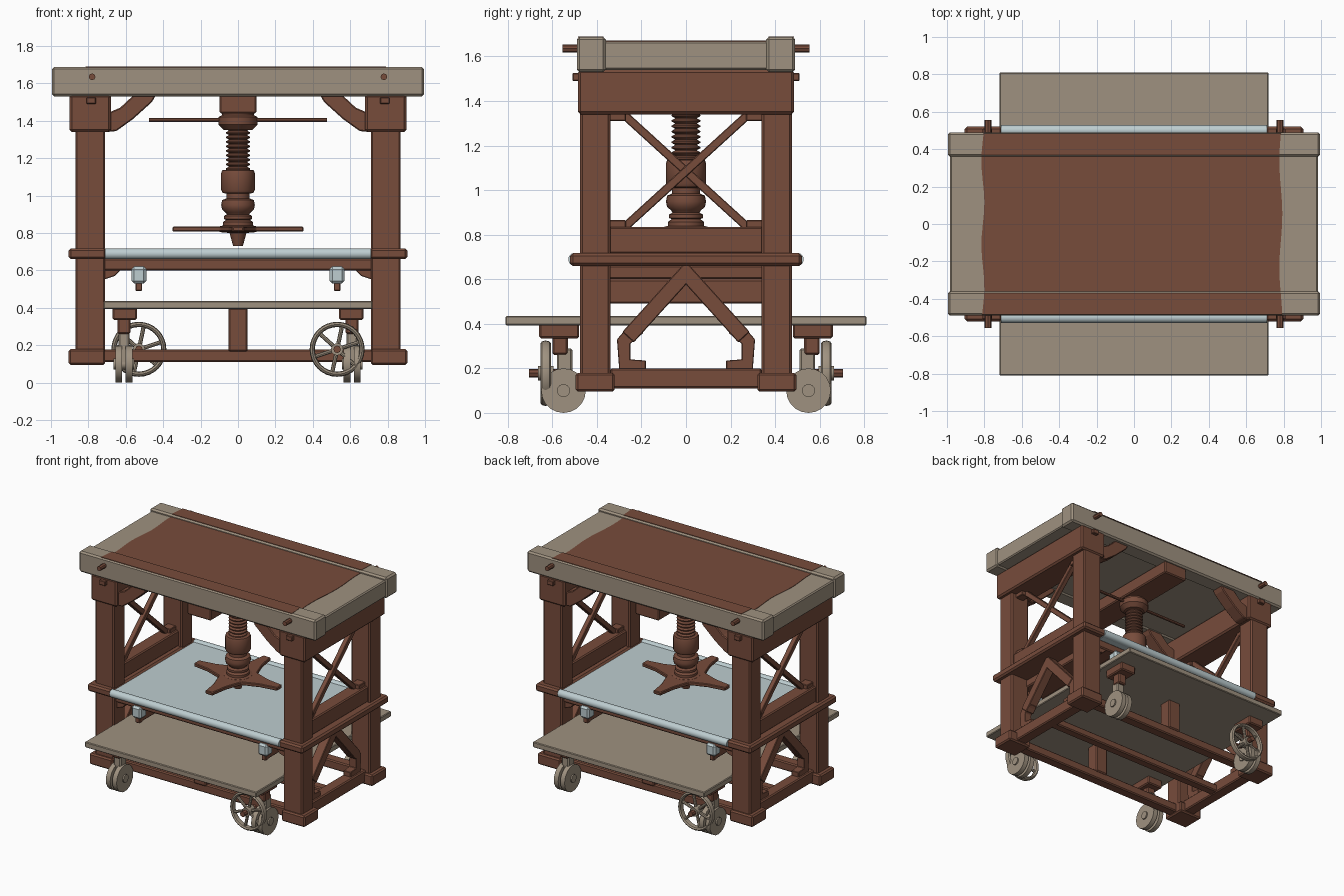
import bpy, bmesh, math
from mathutils import Vector, Matrix

if "Cube" in bpy.data.objects:
    bpy.data.objects.remove(bpy.data.objects["Cube"])


def mat(name, col):
    m = bpy.data.materials.new(name)
    m.diffuse_color = (*col, 1)
    m.use_nodes = True
    m.node_tree.nodes["Principled BSDF"].inputs["Base Color"].default_value = m.diffuse_color
    return m


RED = mat("red brown", (0.185, 0.072, 0.044))
TAN = mat("weathered tan", (0.345, 0.285, 0.215))
BLUE = mat("pale blue", (0.51, 0.61, 0.63))


def finish(name, bm, m, bevel=0.0, smooth=False):
    bmesh.ops.recalc_face_normals(bm, faces=bm.faces)
    me = bpy.data.meshes.new(name)
    bm.to_mesh(me)
    bm.free()
    me.materials.append(m)
    ob = bpy.data.objects.new(name, me)
    bpy.context.collection.objects.link(ob)
    if bevel:
        b = ob.modifiers.new("bevel", 'BEVEL')
        b.width, b.segments = bevel, 1
    if smooth:
        bpy.context.view_layer.objects.active = ob
        ob.select_set(True)
        bpy.ops.object.shade_smooth_by_angle(angle=math.radians(40))
        ob.select_set(False)
    return ob


def box(name, x, y, z, m, bevel=0.008):
    """Box from (min, max) pairs."""
    bm = bmesh.new()
    bmesh.ops.create_cube(bm, size=1)
    for v in bm.verts:
        v.co = [(p[0] + p[1]) / 2 + c * (p[1] - p[0]) for p, c in zip((x, y, z), v.co)]
    return finish(name, bm, m, bevel)


def rod(name, a, b, r, m, sides=12):
    """Cylinder between two points."""
    a, b = Vector(a), Vector(b)
    bm = bmesh.new()
    mx = Matrix.Translation((a + b) / 2) @ (b - a).to_track_quat('Z', 'Y').to_matrix().to_4x4()
    bmesh.ops.create_cone(bm, cap_ends=True, segments=sides, radius1=r, radius2=r,
                          depth=(b - a).length, matrix=mx)
    return finish(name, bm, m, smooth=sides > 6)


def prism(name, pts, axis, lo, hi, m, bevel=0.006):
    """Extruded outline; the two other axes keep their order."""
    def place(p, h):
        c = list(p)
        c.insert(axis, h)
        return c
    bm = bmesh.new()
    f = bm.faces.new([bm.verts.new(place(p, lo)) for p in pts])
    ext = bmesh.ops.extrude_face_region(bm, geom=[f])
    for v in ext["geom"]:
        if isinstance(v, bmesh.types.BMVert):
            v.co[axis] = hi
    return finish(name, bm, m, bevel)


def lathe(name, prof, m, sides=20):
    """Revolve (radius, z) points around the z axis."""
    bm = bmesh.new()
    rings = [[bm.verts.new((r * math.cos(2 * math.pi * i / sides), r * math.sin(2 * math.pi * i / sides), z))
              for i in range(sides)] for r, z in prof]
    for a, b in zip(rings, rings[1:]):
        for i in range(sides):
            j = (i + 1) % sides
            bm.faces.new((a[i], a[j], b[j], b[i]))
    bm.faces.new(rings[0])
    bm.faces.new(rings[-1])
    return finish(name, bm, m, smooth=True)


def bar(name, a, b, x, t, m):
    """Flat brace in the y-z plane between two points, thickness t."""
    a, b = Vector(a), Vector(b)
    d = (b - a).normalized()
    n = Vector((-d.y, d.x)) * t / 2
    prism(name, [a + n, b + n, b - n, a - n], 0, x - t / 2, x + t / 2, m, 0.004)


# Table top: panel, long rims, red worn paint on top
box("top_panel", (-0.985, 0.985), (-0.38, 0.38), (1.54, 1.668), TAN)


def paint(name, y0, y1, z):
    ys = [y0 + (y1 - y0) * i / 12 for i in range(13)]
    left = [(-0.808 + 0.008 * math.sin(14 * y), y) for y in ys]
    right = [(0.785 + 0.008 * math.sin(11 * y + 1), y) for y in reversed(ys)]
    prism(name, left + right, 2, z, z + 0.004, RED, 0)


paint("top_panel_paint", -0.36, 0.36, 1.667)
for s in (-1, 1):
    ya, yb = sorted((s * 0.36, s * 0.49))
    box("top_rim", (-0.995, 0.995), (ya, yb), (1.53, 1.688), TAN, 0.012)
    ya, yb = sorted((s * 0.37, s * 0.484))
    paint("top_rim_paint", ya, yb, 1.686)

# Centre beam under the top
box("centre_beam", (-0.1, 0.1), (-0.47, 0.47), (1.44, 1.54), RED)

for sx in (-1, 1):
    X = lambda a, b: tuple(sorted((sx * a, sx * b)))
    # End frame beams and rails
    box("end_top_beam", X(0.68, 0.9), (-0.485, 0.485), (1.34, 1.54), RED, 0.012)
    box("end_rail", X(0.74, 0.85), (-0.36, 0.36), (0.715, 0.835), RED)
    box("shelf_end", X(0.705, 0.905), (-0.52, 0.52), (0.66, 0.717), RED, 0.012)
    box("end_foot_beam", X(0.75, 0.84), (-0.34, 0.34), (0.11, 0.2), RED)
    box("end_inner_beam", X(0.515, 0.545), (-0.42, 0.42), (0.49, 0.6), RED)
    # Crossed end braces
    for sy in (-1, 1):
        bar("cross_brace", (-sy * 0.28, 0.83), (sy * 0.28, 1.34), sx * 0.79 + sy * 0.01, 0.038, RED)
        bar("a_brace", (-sy * 0.02, 0.65), (sy * 0.26, 0.34), sx * 0.79, 0.07, RED)
        for z in (0.83, 1.31):
            Y = tuple(sorted((sy * 0.27, sy * 0.35)))
            box("brace_block", X(0.76, 0.83), Y, (z, z + 0.035), RED, 0.004)
        # Lower brace feet
        prism("brace_foot", [(sy * 0.31, 0.33), (sy * 0.25, 0.4), (sy * 0.19, 0.36), (sy * 0.25, 0.31),
                             (sy * 0.25, 0.24), (sy * 0.18, 0.235), (sy * 0.18, 0.195), (sy * 0.3, 0.195)],
              0, *X(0.76, 0.82), RED, 0.003)
    for sy in (-1, 1):
        Y = lambda a, b: tuple(sorted((sy * a, sy * b)))
        # Posts and feet
        box("post", X(0.71, 0.87), Y(0.34, 0.475), (0.12, 1.36), RED, 0.01)
        box("post_foot", X(0.71, 0.905), Y(0.32, 0.495), (0.095, 0.18), RED, 0.01)
        box("post_cap_pin", X(0.76, 0.81), Y(0.47, 0.51), (1.49, 1.525), RED, 0.004)
        # Curved corner braces
        prism("corner_brace", [(sx * 0.7, 1.34), (sx * 0.65, 1.345), (sx * 0.56, 1.41), (sx * 0.46, 1.5),
                               (sx * 0.44, 1.535), (sx * 0.56, 1.535), (sx * 0.63, 1.47), (sx * 0.7, 1.44)],
              1, *Y(0.36, 0.46), RED)
        # Top pegs
        rod("top_peg", (sx * 0.78, sy * 0.44, 1.635), (sx * 0.78, sy * 0.555, 1.635), 0.018, RED, 8)
        # Blue hanging blocks with red pins
        box("shelf_block", X(0.49, 0.57), Y(0.39, 0.47), (0.53, 0.62), BLUE, 0.014)
        box("shelf_block_pin", X(0.512, 0.548), Y(0.41, 0.45), (0.49, 0.54), RED, 0.004)
        prism("shelf_bracket", [(sx * 0.72, 0.61), (sx * 0.62, 0.61), (sx * 0.66, 0.57), (sx * 0.72, 0.55)],
              1, *Y(0.38, 0.44), RED, 0.003)

        # Casters: plate, fork, twin discs
        cx, cy = sx * 0.61, sy * 0.55
        box("caster_plate", X(0.54, 0.67), Y(0.48, 0.66), (0.335, 0.4), RED)
        box("caster_neck", X(0.575, 0.645), Y(0.53, 0.6), (0.26, 0.345), RED)
        box("caster_fork", X(0.58, 0.64), Y(0.51, 0.58), (0.1, 0.29), TAN)
        for o in (-0.027, 0.027):
            rod("caster_disc", (cx + o - 0.018, cy, 0.1), (cx + o + 0.018, cy, 0.1), 0.1, TAN, 20)
        rod("caster_hub", (cx - 0.055, cy, 0.1), (cx + 0.055, cy, 0.1), 0.03, TAN, 10)

# Blue work shelf with rolled edges, red underboard and rails
box("work_shelf", (-0.71, 0.71), (-0.5, 0.5), (0.662, 0.705), BLUE, 0.004)
box("work_shelf_underboard", (-0.73, 0.73), (-0.45, 0.45), (0.6, 0.664), RED)
for sy in (-1, 1):
    Y = lambda a, b: tuple(sorted((sy * a, sy * b)))
    rod("shelf_rolled_edge", (-0.71, sy * 0.5, 0.689), (0.71, sy * 0.5, 0.689), 0.029, BLUE, 14)
    box("low_stretcher", (-0.73, 0.73), Y(0.37, 0.45), (0.11, 0.177), RED)
    box("centre_leg", (-0.052, 0.052), Y(0.36, 0.46), (0.165, 0.4), RED)
box("middle_stretcher", (-0.76, 0.76), (-0.035, 0.035), (0.115, 0.172), RED)

# Lower tan shelf
box("lower_shelf", (-0.72, 0.72), (-0.81, 0.81), (0.393, 0.435), TAN, 0.005)

# Spoked wheels at two opposite corners
for s in (-1, 1):
    c = Vector((s * 0.53, -s * 0.63, 0.178))
    bm = bmesh.new()
    n, k = 32, 8
    rings = []
    for i in range(n):
        a = 2 * math.pi * i / n
        rings.append([bm.verts.new(c + Vector((math.cos(a) * (0.133 + 0.014 * math.cos(2 * math.pi * j / k)),
                                               0.024 * math.sin(2 * math.pi * j / k),
                                               math.sin(a) * (0.133 + 0.014 * math.cos(2 * math.pi * j / k)))))
                      for j in range(k)])
    for i in range(n):
        p, q = rings[i], rings[(i + 1) % n]
        for j in range(k):
            bm.faces.new((p[j], p[(j + 1) % k], q[(j + 1) % k], q[j]))
    finish("spoked_wheel_rim", bm, TAN, smooth=True)
    rod("spoked_wheel_hub", c - Vector((0, 0.035, 0)), c + Vector((0, 0.035, 0)), 0.033, TAN)
    rod("wheel_axle", c - Vector((0, 0.075, 0)), c + Vector((0, 0.075, 0)), 0.02, RED, 8)
    for i in range(3):
        a = math.pi * (i / 3 + 0.1)
        d = Vector((math.cos(a), 0, math.sin(a))) * 0.13
        rod("wheel_spoke", c - d, c + d, 0.011, TAN, 8)

# Press screw: nut, threads, collars and pointed foot
lathe("screw_nut", [(0.085, 1.45), (0.085, 1.43), (0.105, 1.42), (0.105, 1.38), (0.075, 1.35), (0.05, 1.35)], RED, 12)
threads = []
for i in range(11):
    z = 1.37 - i * 0.024
    threads += [(0.05, z), (0.064, z - 0.008), (0.064, z - 0.014), (0.05, z - 0.022)]
lathe("screw_thread", threads, RED)
lathe("screw_collars", [(0.05, 1.14), (0.085, 1.135), (0.09, 1.12), (0.09, 1.03), (0.082, 1.015), (0.062, 1.01),
                        (0.062, 0.985), (0.085, 0.975), (0.09, 0.95), (0.085, 0.925), (0.068, 0.91), (0.06, 0.9),
                        (0.076, 0.89), (0.076, 0.875), (0.064, 0.87), (0.08, 0.858), (0.08, 0.84), (0.1, 0.835),
                        (0.1, 0.805), (0.045, 0.8), (0.026, 0.73)], RED)
rod("screw_handle", (-0.475, 0, 1.405), (0.475, 0, 1.405), 0.011, RED, 8)

# Star wheel with four tapered arms
star = []
for i in range(4):
    u = Vector((math.cos(i * math.pi / 2), math.sin(i * math.pi / 2)))
    v = Vector((-u.y, u.x))
    star += [u * 0.22 - v * 0.05, u * 0.35 - v * 0.03, u * 0.35 + v * 0.03, u * 0.22 + v * 0.05,
             (u + v) * 0.095]
prism("star_wheel", star, 2, 0.808, 0.834, RED, 0.005)
